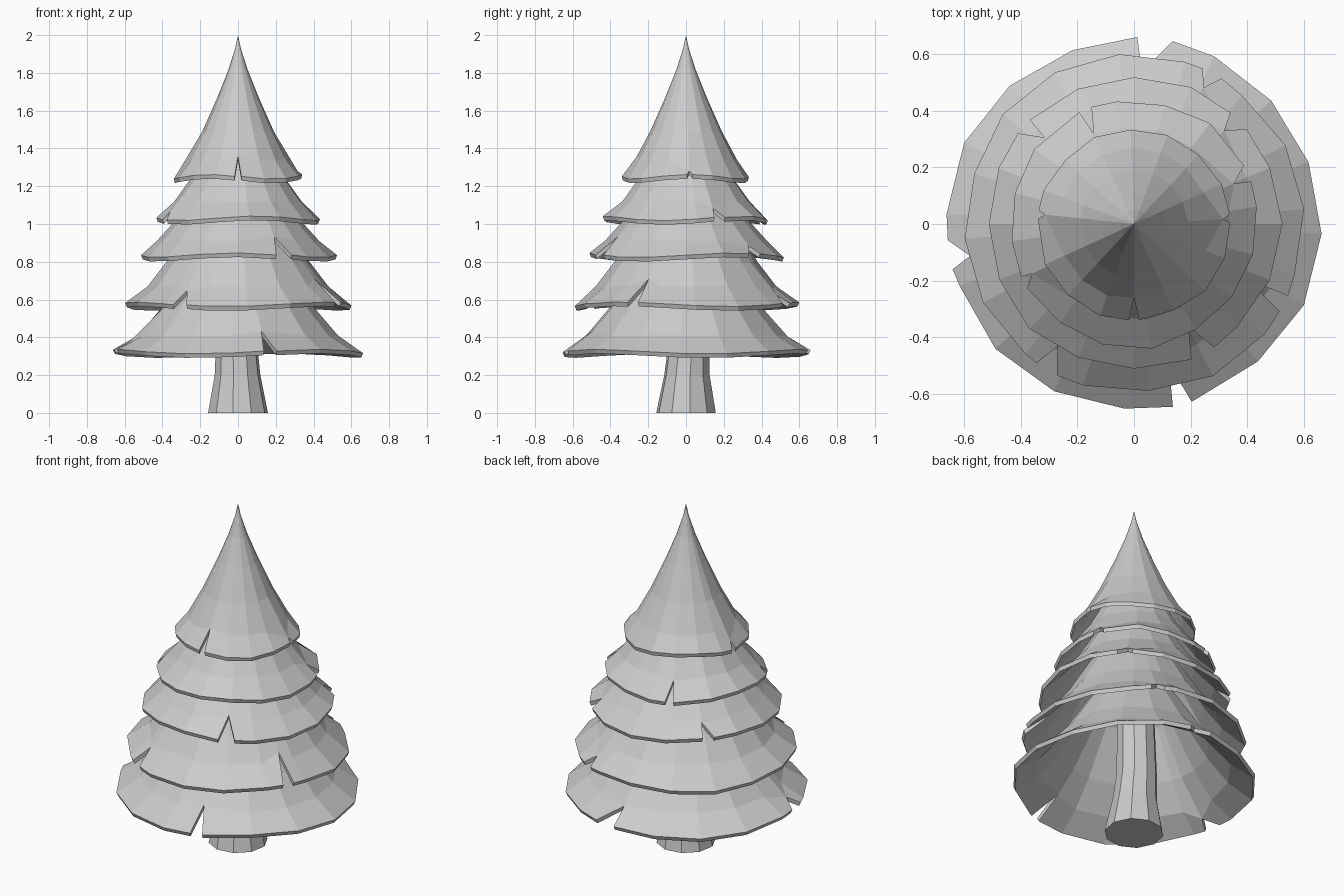
import bpy, bmesh, random
from math import sin, cos, radians, hypot

random.seed(4)
if "Cube" in bpy.data.objects:
    bpy.data.objects.remove(bpy.data.objects["Cube"])

grey = bpy.data.materials.new("plain grey")
grey.use_nodes = True
grey.diffuse_color = (0.6, 0.6, 0.6, 1)
grey.node_tree.nodes["Principled BSDF"].inputs["Base Color"].default_value = (0.6, 0.6, 0.6, 1)


def polar(angle, r, z):
    a = radians(angle)
    return (r * cos(a), r * sin(a), z)


def finish(bm, name):
    bmesh.ops.recalc_face_normals(bm, faces=bm.faces)
    mesh = bpy.data.meshes.new(name)
    bm.to_mesh(mesh)
    bm.free()
    mesh.materials.append(grey)
    obj = bpy.data.objects.new(name, mesh)
    bpy.context.collection.objects.link(obj)


def height_at(profile, r):
    for (r0, z0), (r1, z1) in zip(profile, profile[1:]):
        if r1 <= r <= r0:
            return z0 + (z1 - z0) * (r0 - r) / (r0 - r1)


def branch_tier(name, profile, notches, phase):
    """Hollow skirt; each notch is (first rim angle, last rim angle, tip angle, tip radius)."""
    bm = bmesh.new()
    # Regular columns, leaving out those that crowd a notch
    columns = []
    for i in range(16):
        angle = (phase + i * 22.5) % 360
        if all(abs((angle - (n[0] + n[1]) / 2 + 180) % 360 - 180) > 8 for n in notches):
            columns.append((angle, None))
    columns += [(n[2] % 360, n) for n in notches]
    columns.sort(key=lambda c: c[0])

    apex = bm.verts.new((0, 0, profile[-1][1]))
    rings, rims = [], []
    for angle, notch in columns:
        wave = 0.012 * sin(radians(3 * angle + 40 * phase))
        wobble = random.uniform(-0.01, 0.006)
        rim_r, rim_z = profile[0]
        ring = [bm.verts.new(polar(angle, r, z)) for r, z in profile[1:-1]]
        if notch:
            first, last, tip, tip_r = notch
            ring[0].co = polar(tip, tip_r, height_at(profile, tip_r))
            ends = [bm.verts.new(polar(a, rim_r, rim_z + wave)) for a in (first, last)]
        else:
            ends = [bm.verts.new(polar(angle, rim_r + wobble, rim_z + wave))] * 2
        rings.append(ring)
        rims.append(ends)

    # Outer skin
    for i in range(len(columns)):
        j = (i + 1) % len(columns)
        a, b = [rims[i][1]] + rings[i], [rims[j][0]] + rings[j]
        for k in range(len(a) - 1):
            bm.faces.new((a[k], b[k], b[k + 1], a[k + 1]))
        bm.faces.new((a[-1], b[-1], apex))

    # Lowered inner skin, joined to the outer one around the rim
    outer_edges = [e for e in bm.edges if e.is_boundary]
    copy = bmesh.ops.duplicate(bm, geom=bm.verts[:] + bm.edges[:] + bm.faces[:])
    twin = copy["vert_map"]
    for v in {g for g in copy["geom"] if isinstance(g, bmesh.types.BMVert)}:
        v.co.x *= 0.985
        v.co.y *= 0.985
        v.co.z -= 0.022
    for e in outer_edges:
        p, q = e.verts
        bm.faces.new((p, q, twin[q], twin[p]))
    finish(bm, name)


# Five tiers of branches, bottom to top
branch_tier("bottom_branches",
            [(.66, .325), (.53, .41), (.41, .55), (.25, .8), (0, 1.05)],
            [(282, 288, 284, .51), (185, 194, 191, .59), (78, 89, 87, .54)], -3)
branch_tier("lower_branches",
            [(.6, .575), (.48, .67), (.38, .8), (.25, 1.02), (0, 1.25)],
            [(235, 243, 238, .51), (329, 335, 334, .45), (59, 66, 63, .54)], 5)
branch_tier("middle_branches",
            [(.52, .835), (.43, .91), (.33, 1.02), (.22, 1.2), (0, 1.4)],
            [(293, 303, 298, .41), (40, 49, 46, .46), (135, 142, 136, .44)], 0)
branch_tier("upper_branches",
            [(.44, 1.03), (.34, 1.12), (.26, 1.23), (.17, 1.4), (0, 1.55)],
            [(110, 116, 114, .35), (205, 211, 206, .4), (20, 28, 22, .38)], 8)
branch_tier("top_branches",
            [(.34, 1.25), (.27, 1.34), (.19, 1.49), (.11, 1.67), (.05, 1.82),
             (.015, 1.93), (0, 2)],
            [(267, 273, 270, .26), (1, 6, 3, .315), (172, 177, 174, .315)], 2)

# Flared, slightly bent trunk
bm = bmesh.new()
layers = []
for r, z, shift in [(.16, 0, 0), (.122, .2, .005), (.112, .34, .014), (.1, .75, .01)]:
    layers.append([bm.verts.new((r * cos(radians(36 * i + 8)) - shift / 2,
                                 r * sin(radians(36 * i + 8)) + shift, z)) for i in range(10)])
for low, high in zip(layers, layers[1:]):
    for i in range(10):
        j = (i + 1) % 10
        bm.faces.new((low[i], low[j], high[j], high[i]))
bm.faces.new(layers[0])
bm.faces.new(layers[-1])
finish(bm, "trunk")
